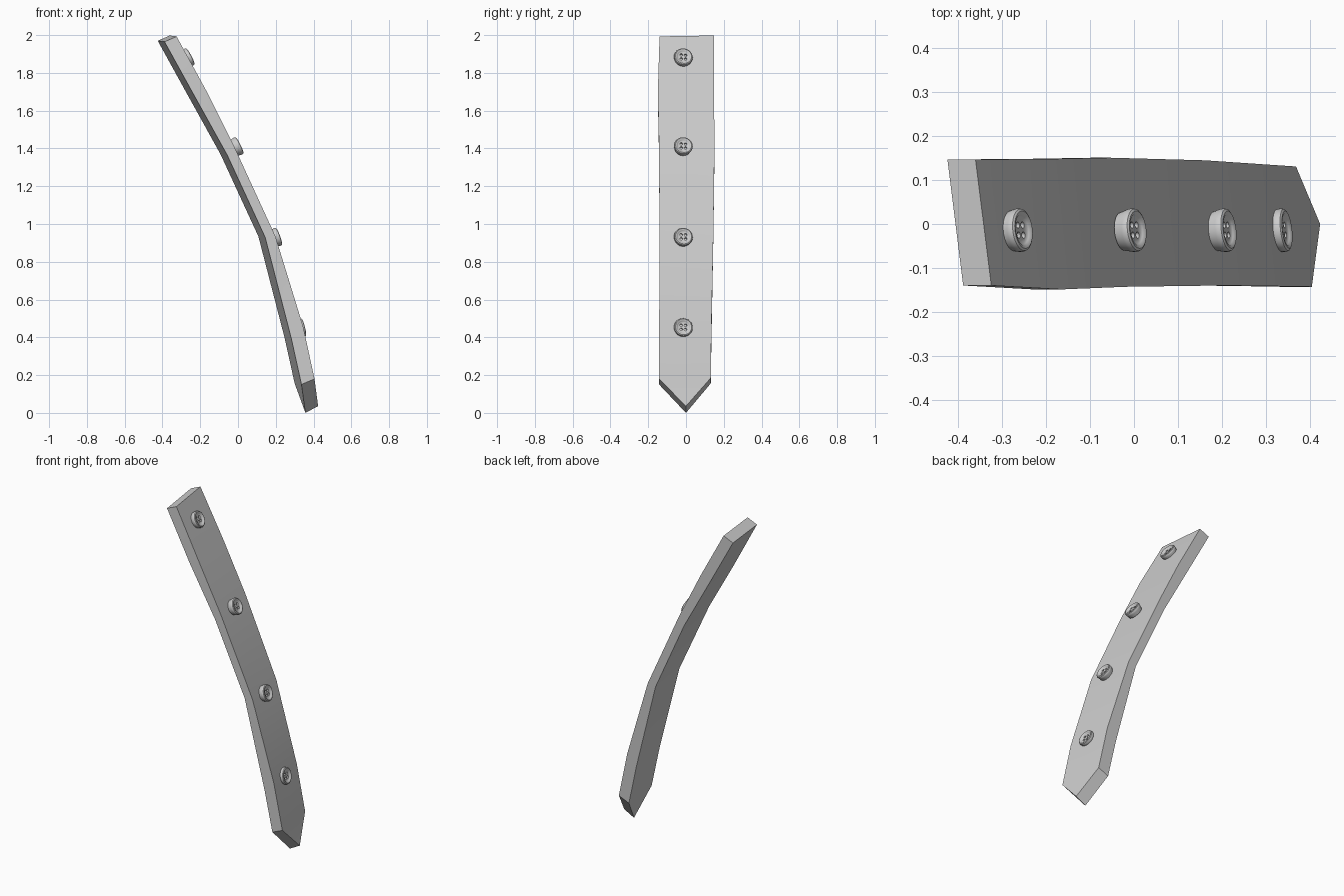
import bpy, bmesh, math
from mathutils import Vector, Matrix

if "Cube" in bpy.data.objects:
    bpy.data.objects.remove(bpy.data.objects["Cube"])


def make_object(name, bm):
    bmesh.ops.recalc_face_normals(bm, faces=bm.faces)
    mesh = bpy.data.meshes.new(name)
    bm.to_mesh(mesh)
    bm.free()
    obj = bpy.data.objects.new(name, mesh)
    bpy.context.collection.objects.link(obj)
    return obj


def smooth(obj, angle):
    bpy.ops.object.select_all(action='DESELECT')
    obj.select_set(True)
    bpy.context.view_layer.objects.active = obj
    bpy.ops.object.shade_smooth_by_angle(angle=math.radians(angle))


# strap: bent, slightly twisted loft (back x, back z, front x, front z, y min, y max)
TWIST = 0.036
stations = [
    (-0.425, 1.970, -0.325, 1.993, -0.140, 0.147),
    (-0.265, 1.680, -0.165, 1.700, -0.149, 0.148),
    (-0.093, 1.370, -0.020, 1.410, -0.143, 0.151),
    (0.108, 0.934, 0.198, 0.935, -0.140, 0.145),
    (0.246, 0.400, 0.345, 0.457, -0.142, 0.135),
    (0.300, 0.156, 0.405, 0.180, -0.143, 0.131),
]
bm = bmesh.new()
rings = []
for xb, zb, xf, zf, y0, y1 in stations:
    rings.append([bm.verts.new(p) for p in (
        (xb, y1, zb), (xf - TWIST, y1, zf + 0.005),
        (xf, y0, zf), (xb + TWIST, y0, zb - 0.005))])
for a, b in zip(rings, rings[1:]):
    for i in range(4):
        j = (i + 1) % 4
        bm.faces.new((a[i], a[j], b[j], b[i]))
bm.faces.new(rings[0])
# pointed lower end
tip_back = bm.verts.new((0.357, 0.0, 0.0))
tip_front = bm.verts.new((0.424, 0.0, 0.036))
bl, fl, fr, br = rings[-1]
bm.faces.new((bl, fl, tip_front, tip_back))
bm.faces.new((br, fr, tip_front, tip_back))
bm.faces.new((fl, fr, tip_front))
bm.faces.new((bl, br, tip_back))
strap = make_object("strap", bm)
smooth(strap, 35)

# button: turned profile with a raised rim and dished middle
SEG = 32
profile = [(0.044, -0.025), (0.049, -0.004), (0.050, 0.004), (0.048, 0.010),
           (0.043, 0.013), (0.037, 0.012), (0.033, 0.008), (0.029, 0.005)]
bm = bmesh.new()
loops = []
for r, h in profile:
    loops.append([bm.verts.new((r * math.cos(2 * math.pi * k / SEG),
                                r * math.sin(2 * math.pi * k / SEG), h))
                  for k in range(SEG)])
for a, b in zip(loops, loops[1:]):
    for k in range(SEG):
        n = (k + 1) % SEG
        bm.faces.new((a[k], a[n], b[n], b[k]))
bm.faces.new(loops[0])
bm.faces.new(loops[-1])
button = make_object("button_1", bm)

# four thread holes
bm = bmesh.new()
for sx in (-1, 1):
    for sy in (-1, 1):
        bmesh.ops.create_cone(bm, cap_ends=True, segments=12, radius1=0.0075,
                              radius2=0.0075, depth=0.03,
                              matrix=Matrix.Translation((sx * 0.0115, sy * 0.0115, 0.008)))
cutter = make_object("hole_cutter", bm)
cutter.hide_render = True
mod = button.modifiers.new("holes", 'BOOLEAN')
mod.object = cutter
mod.operation = 'DIFFERENCE'
mod.solver = 'EXACT'
bpy.context.view_layer.objects.active = button
bpy.ops.object.modifier_apply(modifier=mod.name)
bpy.data.objects.remove(cutter)
smooth(button, 40)

# place the row of buttons, tilted to the strap (outer face x, z, slope dx/dz)
spots = [(-0.252, 1.888, -0.53), (0.008, 1.417, -0.50),
         (0.217, 0.935, -0.37), (0.348, 0.455, -0.27)]
for n, (x, z, slope) in enumerate(spots):
    obj = button
    if n:
        obj = button.copy()
        obj.name = "button_%d" % (n + 1)
        bpy.context.collection.objects.link(obj)
    normal = Vector((1, 0.12, -slope)).normalized()
    up = Vector((slope, 0, 1)).normalized()
    up = (up - normal * up.dot(normal)).normalized()
    side = up.cross(normal)
    rot = Matrix((side, up, normal)).transposed().to_4x4()
    pos = Vector((x, -0.013, z)) - normal * 0.012
    obj.matrix_world = Matrix.Translation(pos) @ rot
